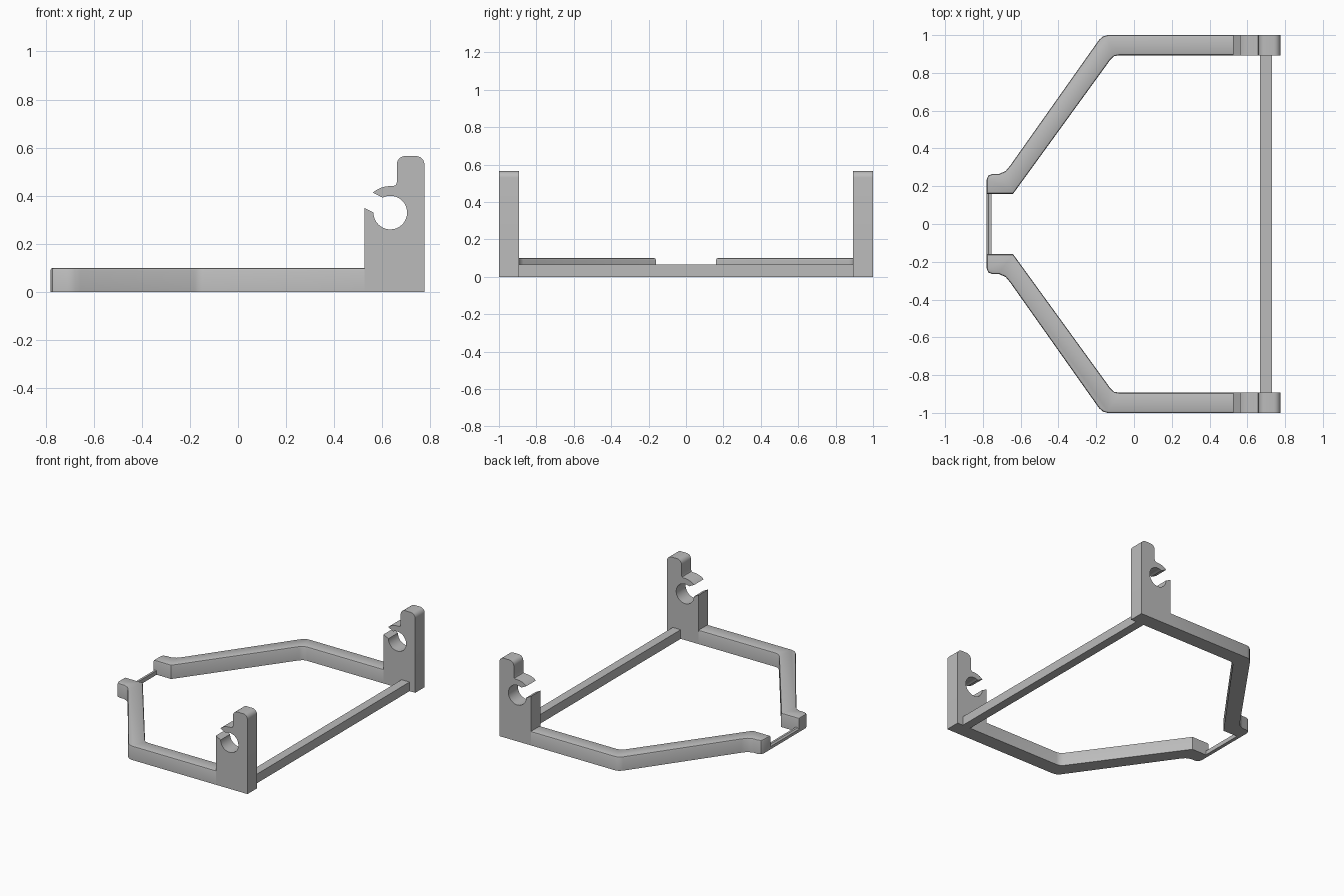
import bpy, bmesh
from math import sin, cos, radians
from mathutils import Vector

if "Cube" in bpy.data.objects:
    bpy.data.objects.remove(bpy.data.objects["Cube"], do_unlink=True)

grey = bpy.data.materials.new("plain grey")
grey.use_nodes = True
colour = (0.5, 0.5, 0.5, 1)
grey.diffuse_color = colour
grey.node_tree.nodes["Principled BSDF"].inputs["Base Color"].default_value = colour

ARM_H = 0.1        # height of the bent arms
IN_Y, OUT_Y = 0.893, 1.0
POST_X = 0.525     # where each post starts
END_X = 0.775


def arc(cx, cz, r, start, end, steps):
    angles = [radians(start + (end - start) * i / steps) for i in range(steps + 1)]
    return [(cx + r * cos(a), cz + r * sin(a)) for a in angles]


def extrude(name, points, vector, bevel_test=None):
    """Extrude a closed 3D outline along a vector, optionally rounding some edges."""
    bm = bmesh.new()
    base = bm.faces.new([bm.verts.new(p) for p in points])
    result = bmesh.ops.extrude_face_region(bm, geom=[base], use_keep_orig=True)
    moved = [g for g in result["geom"] if isinstance(g, bmesh.types.BMVert)]
    bmesh.ops.translate(bm, verts=moved, vec=Vector(vector))
    bmesh.ops.recalc_face_normals(bm, faces=bm.faces[:])
    if bevel_test:
        edges = [e for e in bm.edges if bevel_test(e)]
        bmesh.ops.bevel(bm, geom=edges, offset=0.011, segments=2,
                        profile=0.5, affect='EDGES')
    mesh = bpy.data.meshes.new(name)
    bm.to_mesh(mesh)
    bm.free()
    mesh.materials.append(grey)
    obj = bpy.data.objects.new(name, mesh)
    bpy.context.collection.objects.link(obj)
    bpy.ops.object.select_all(action='DESELECT')
    obj.select_set(True)
    bpy.context.view_layer.objects.active = obj
    bpy.ops.object.shade_smooth_by_angle(angle=radians(35))
    return obj


def arm_rim(edge):
    # Top outline, except the end that meets the post
    a, b = (v.co for v in edge.verts)
    on_top = min(a.z, b.z) > ARM_H - 0.001
    return on_top and min(a.x, b.x) < POST_X - 0.001


# Plan outline of a bent arm: outer side, hooked end, inner side
arm = [(POST_X, OUT_Y), (-0.14, OUT_Y), (-0.165, 0.993), (-0.185, 0.975),
       (-0.655, 0.31), (-0.68, 0.28), (-0.715, 0.265), (-0.75, 0.265),
       (-0.772, 0.256), (-0.78, 0.235), (-0.78, 0.16), (-0.64, 0.16),
       (-0.125, 0.87), (-0.105, 0.888), (-0.08, IN_Y), (POST_X, IN_Y)]

# Side outline of a post with an open clip
post = [(POST_X, 0), (END_X, 0)]
post += arc(0.74, 0.53, 0.035, 0, 90, 6)          # rounded top
post += arc(0.695, 0.53, 0.035, 90, 180, 6)
post += [(0.66, 0.455), (0.656, 0.444), (0.645, 0.44)]
post += arc(0.633, 0.33, 0.11, 90, 131, 6)        # upper jaw
post += arc(0.633, 0.33, 0.07, 117, -180, 32)     # round seat
post += [(POST_X, 0.35)]

for side, sign in (("front", -1), ("back", 1)):
    extrude(side + "_arm", [(x, sign * y, 0) for x, y in arm],
            (0, 0, ARM_H), arm_rim)
    extrude(side + "_clip_post", [(x, sign * IN_Y, z) for x, z in post],
            (0, sign * (OUT_Y - IN_Y), 0))

# Long bar between the posts
long_bar = [(0.667, 0), (0.73, 0), (0.73, 0.065), (0.667, 0.065)]
extrude("long_crossbar", [(x, -IN_Y, z) for x, z in long_bar], (0, 2 * IN_Y, 0))

# Thin bar between the hooked arm ends
thin_bar = [(-0.78, 0), (-0.755, 0), (-0.755, 0.03), (-0.77, 0.03), (-0.78, 0.02)]
extrude("thin_crossbar", [(x, -0.16, z) for x, z in thin_bar], (0, 0.32, 0))
